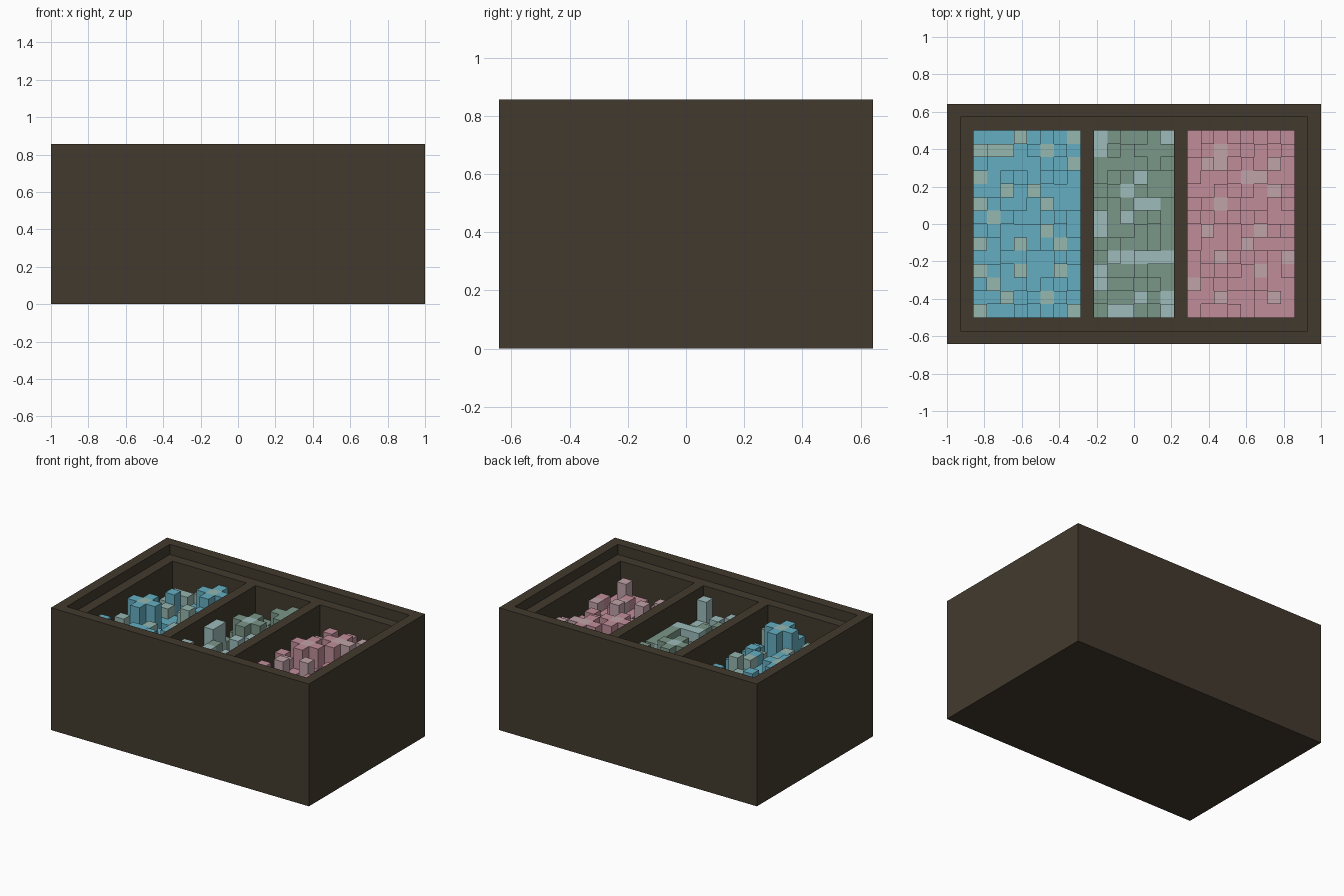
import bpy, bmesh, random
from mathutils import Matrix

if "Cube" in bpy.data.objects:
    bpy.data.objects.remove(bpy.data.objects["Cube"])

V = 2 / 28                      # size of one block; the crate is 28 x 18 x 12 blocks
random.seed(4)


def colour(name, r, g, b):
    def lin(c):
        c /= 255
        return c / 12.92 if c <= 0.04045 else ((c + 0.055) / 1.055) ** 2.4
    m = bpy.data.materials.new(name)
    m.diffuse_color = (lin(r), lin(g), lin(b), 1)
    m.use_nodes = True
    m.node_tree.nodes["Principled BSDF"].inputs["Base Color"].default_value = m.diffuse_color
    return m


def finish(name, bm, mats):
    me = bpy.data.meshes.new(name)
    bm.to_mesh(me)
    bm.free()
    for m in mats:
        me.materials.append(m)
    ob = bpy.data.objects.new(name, me)
    bpy.context.collection.objects.link(ob)
    return ob


def to_world(x, y, z):
    return ((x - 14) * V, (y - 9) * V, z * V)


def box(name, lo, hi, mat):
    bm = bmesh.new()
    a, b = to_world(*lo), to_world(*hi)
    size = [q - p for p, q in zip(a, b)]
    mid = [(p + q) / 2 for p, q in zip(a, b)]
    bmesh.ops.create_cube(bm, size=1, matrix=Matrix.Translation(mid) @ Matrix.Diagonal((*size, 1)))
    return finish(name, bm, [mat])


def block_pile(name, x0, nx, light, plateaus, peaks, mats):
    """Stepped block columns filling one compartment; cells are (column, row from the back)."""
    ny = 14
    h = {(i, r): random.choice((7, 7, 8, 8, 8, 9)) for i in range(nx) for r in range(ny)}
    for c in light:
        h[c] = random.choice((8, 9, 9))
    for c in plateaus:          # flat crosses at the top level
        for d in ((0, 0), (1, 0), (-1, 0), (0, 1), (0, -1)):
            n = (c[0] + d[0], c[1] + d[1])
            if n in h:
                h[n] = 10
    for c in peaks:             # single tall columns
        h[c] = 10
    bm = bmesh.new()

    def quad(pts, mi):
        f = bm.faces.new([bm.verts.new(to_world(*p)) for p in pts])
        f.material_index = mi

    for (i, r), t in h.items():
        mi = 1 if (i, r) in light else 0
        x, y = x0 + i, 15 - r
        quad([(x, y, t), (x + 1, y, t), (x + 1, y + 1, t), (x, y + 1, t)], mi)
        sides = (((i, r + 1), (x, y), (x + 1, y)), ((i + 1, r), (x + 1, y), (x + 1, y + 1)),
                 ((i, r - 1), (x + 1, y + 1), (x, y + 1)), ((i - 1, r), (x, y + 1), (x, y)))
        for n, a, b in sides:
            if n in h:          # only the exposed part of each side
                for z in range(h[n], t):
                    quad([(*a, z), (*b, z), (*b, z + 1), (*a, z + 1)], mi)
    bmesh.ops.remove_doubles(bm, verts=bm.verts, dist=1e-5)
    return finish(name, bm, mats)


wood = colour("dark brown", 66, 58, 46)
blue = [colour("sky blue", 100, 174, 193), colour("pale blue grey", 150, 182, 175)]
green = [colour("sage green", 122, 150, 136), colour("pale mint", 157, 187, 187)]
pink = [colour("rose pink", 192, 141, 153), colour("pale rose", 192, 163, 168)]

# Crate: a solid block with a recessed rim and three compartments cut out
crate = box("crate", (0, 0, 0), (28, 18, 12), wood)
cuts = [("rim_cutter", (1, 1, 11), (27, 17, 13))]
for label, xa, xb in (("left", 2, 10), ("middle", 11, 17), ("right", 18, 26)):
    cuts.append((label + "_cutter", (xa, 2, 1), (xb, 16, 12.5)))
for name, lo, hi in cuts:
    cutter = box(name, lo, hi, wood)
    mod = crate.modifiers.new(name, 'BOOLEAN')
    mod.operation, mod.solver, mod.object = 'DIFFERENCE', 'EXACT', cutter
    cutter.hide_render = True
    cutter.display_type = 'WIRE'

# Bake the cuts and remove the cutters
bpy.context.view_layer.update()
baked = bpy.data.meshes.new_from_object(crate.evaluated_get(bpy.context.evaluated_depsgraph_get()))
crate.modifiers.clear()
crate.data = baked
for name, lo, hi in cuts:
    bpy.data.objects.remove(bpy.data.objects[name])

# Coloured block piles
block_pile("blue_blocks", 2, 8,
           [(3, 0), (7, 0), (0, 1), (1, 1), (2, 1), (5, 1), (7, 2), (0, 3), (2, 4), (4, 4),
            (0, 5), (5, 5), (1, 6), (5, 7), (0, 8), (3, 8), (6, 8), (0, 10), (3, 10), (6, 10),
            (1, 11), (2, 12), (5, 12), (0, 13), (7, 13)],
           [(5, 1), (1, 6), (5, 12)], [(2, 3), (5, 5), (0, 11)], blue)
block_pile("green_blocks", 11, 6,
           [(0, 0), (5, 0), (0, 1), (3, 3), (2, 4), (3, 5), (4, 5), (2, 6), (0, 6), (0, 7),
            (1, 9), (2, 9), (3, 9), (4, 9), (5, 9), (0, 10), (0, 11), (3, 12), (5, 12),
            (1, 13), (2, 13), (5, 13)],
           [(2, 4), (4, 1)], [(0, 6), (0, 7), (0, 11), (5, 13)], green)
block_pile("pink_blocks", 18, 8,
           [(2, 1), (1, 2), (2, 2), (6, 2), (4, 3), (5, 3), (6, 4), (2, 5), (1, 7), (5, 7),
            (4, 8), (2, 9), (7, 9), (5, 10), (0, 11), (2, 12), (6, 12)],
           [(4, 3), (2, 5)], [(5, 3), (6, 2), (4, 8), (2, 9), (6, 12)], pink)
